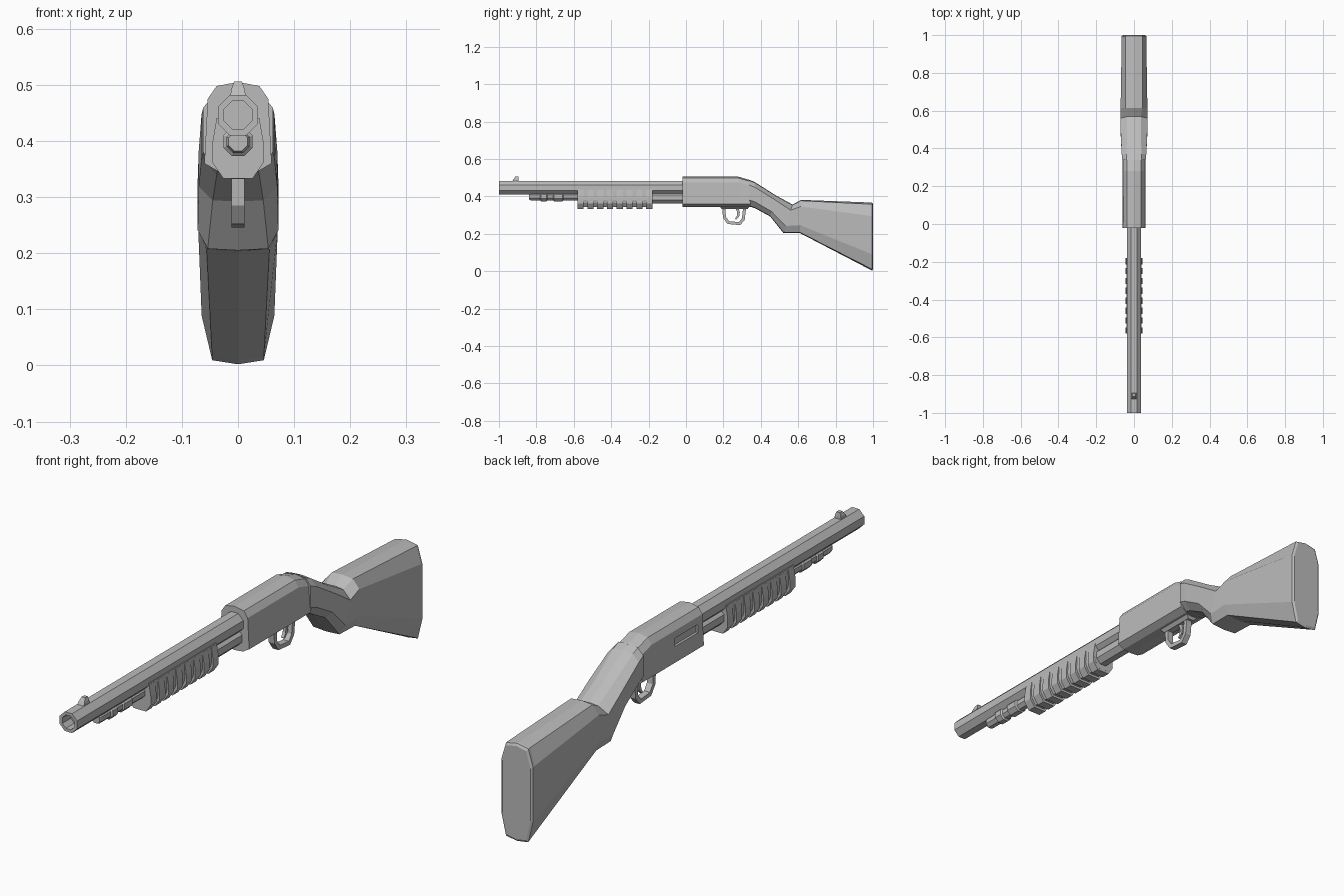
import bpy, bmesh, math
from mathutils import Vector

if "Cube" in bpy.data.objects:
    bpy.data.objects.remove(bpy.data.objects["Cube"])

grey = bpy.data.materials.new("plain_grey")
grey.use_nodes = True
grey.diffuse_color = (0.5, 0.5, 0.5, 1)
grey.node_tree.nodes["Principled BSDF"].inputs["Base Color"].default_value = (0.5, 0.5, 0.5, 1)


def loft(name, rings):
    """Skin a row of equal-length point rings and cap both ends."""
    bm = bmesh.new()
    rows = [[bm.verts.new(p) for p in ring] for ring in rings]
    n = len(rows[0])
    for a, b in zip(rows, rows[1:]):
        for i in range(n):
            j = (i + 1) % n
            bm.faces.new((a[i], a[j], b[j], b[i]))
    bm.faces.new(rows[0][::-1])
    bm.faces.new(rows[-1])
    bmesh.ops.recalc_face_normals(bm, faces=bm.faces)
    mesh = bpy.data.meshes.new(name)
    bm.to_mesh(mesh)
    bm.free()
    mesh.materials.append(grey)
    ob = bpy.data.objects.new(name, mesh)
    bpy.context.collection.objects.link(ob)
    return ob


def octagon(y, r, z):
    """Octagon ring around the y axis, flat side up."""
    return [(r * math.cos(a), y, z + r * math.sin(a))
            for a in (math.radians(22.5 + 45 * i) for i in range(8))]


def mirrored(y, half):
    """Full ring from the +x half of a cross-section, listed top to bottom."""
    return [(x, y, z) for x, z in half] + [(-x, y, z) for x, z in reversed(half) if x]


def strip(name, outer, inner, w):
    """Rectangular bar running between two paths in the y-z plane."""
    return loft(name, [[(-w, *o), (w, *o), (w, *i), (-w, *i)] for o, i in zip(outer, inner)])


# Barrel with a recessed bore
loft("barrel", [octagon(y, r, 0.446) for y, r in
                [(0.0, 0.039), (-1.0, 0.039), (-1.0, 0.027), (-0.95, 0.027)]])

# Front sight
loft("front_sight", [[(-w, y0, z), (w, y0, z), (w, y1, z), (-w, y1, z)] for w, y0, y1, z in
                     [(0.014, -0.93, -0.895, 0.478), (0.012, -0.922, -0.895, 0.492),
                      (0.007, -0.912, -0.897, 0.506)]])

# Magazine tube with stepped cap
tube = [(-0.84, 0.018), (-0.83, 0.022), (-0.78, 0.022), (-0.775, 0.028), (-0.745, 0.028),
        (-0.74, 0.022), (-0.71, 0.022), (-0.705, 0.028), (-0.66, 0.028), (-0.655, 0.023),
        (-0.2, 0.023), (-0.2, 0.034), (0.0, 0.034)]
loft("magazine_tube", [octagon(y, r, 0.399 if r < 0.03 else 0.393) for y, r in tube])

# Sliding fore-end: cradle and ribs
cradle = [(0.0385, 0.441), (0.040, 0.38), (0.036, 0.364), (0.021, 0.342)]
rib = [(0.039, 0.435), (0.046, 0.395), (0.046, 0.362), (0.026, 0.333)]
loft("fore_end", [mirrored(y, cradle) for y in (-0.58, -0.18)])
for i in range(8):
    y = -0.58 + 0.0524 * i
    loft(f"fore_end_rib_{i + 1}", [mirrored(y, rib), mirrored(y + 0.033, rib)])


# Receiver with sloping rear
def receiver_ring(y, top):
    return mirrored(y, [(0, top), (0.038, top - 0.007), (0.054, top - 0.03),
                        (0.060, 0.36), (0.034, 0.345), (0, 0.342)])


receiver = loft("receiver", [receiver_ring(y, t) for y, t in
                             [(-0.02, 0.505), (0.28, 0.505), (0.345, 0.486)]])

# Ejection port, cut into the right-hand wall
cutter = loft("port_cutter", [[(x, 0.01, 0.418), (x, 0.145, 0.418),
                               (x, 0.145, 0.448), (x, 0.01, 0.448)] for x in (-0.08, -0.048)])
cutter.hide_render = True
bpy.context.view_layer.objects.active = receiver
cut = receiver.modifiers.new("port", "BOOLEAN")
cut.operation = "DIFFERENCE"
cut.solver = "EXACT"
cut.object = cutter
bpy.ops.object.modifier_apply(modifier=cut.name)
bpy.data.objects.remove(cutter)


# Stock: slanted sections from wrist to butt
def stock_ring(yt, zt, yb, zb, wt, w, wb):
    top, bottom = Vector((0, yt, zt)), Vector((0, yb, zb))
    half = [(0, 0), (wt, 0.025), (w, 0.2), (w, 0.76), (wb, 0.98), (0, 1)]
    pts = [(x, top.lerp(bottom, t)) for x, t in half]
    right = [(x, p.y, p.z) for x, p in pts]
    return right + [(-x, y, z) for x, y, z in reversed(right) if x]


loft("stock", [stock_ring(*s) for s in [
    (0.34, 0.488, 0.34, 0.346, 0.040, 0.062, 0.036),
    (0.37, 0.475, 0.37, 0.336, 0.040, 0.065, 0.038),
    (0.48, 0.405, 0.45, 0.292, 0.036, 0.070, 0.045),
    (0.57, 0.356, 0.52, 0.205, 0.036, 0.072, 0.054),
    (0.615, 0.381, 0.61, 0.203, 0.044, 0.071, 0.056),
    (0.985, 0.367, 0.985, 0.008, 0.046, 0.065, 0.046),
    (0.995, 0.366, 0.995, 0.002, 0.046, 0.065, 0.046),
    (1.0, 0.358, 1.0, 0.010, 0.040, 0.058, 0.040)]])

# Trigger group: base plate, guard and trigger
loft("trigger_plate", [[(-w, y0, z), (w, y0, z), (w, y1, z), (-w, y1, z)] for w, y0, y1, z in
                       [(0.028, 0.18, 0.34, 0.348), (0.013, 0.19, 0.33, 0.332)]])
strip("trigger_guard",
      [(0.193, 0.345), (0.198, 0.285), (0.222, 0.252), (0.290, 0.246), (0.314, 0.275), (0.322, 0.345)],
      [(0.211, 0.345), (0.213, 0.291), (0.230, 0.267), (0.283, 0.262), (0.299, 0.282), (0.306, 0.345)],
      0.012)
strip("trigger",
      [(0.262, 0.340), (0.274, 0.315), (0.272, 0.295), (0.262, 0.280)],
      [(0.280, 0.340), (0.288, 0.315), (0.284, 0.292), (0.268, 0.276)], 0.006)
